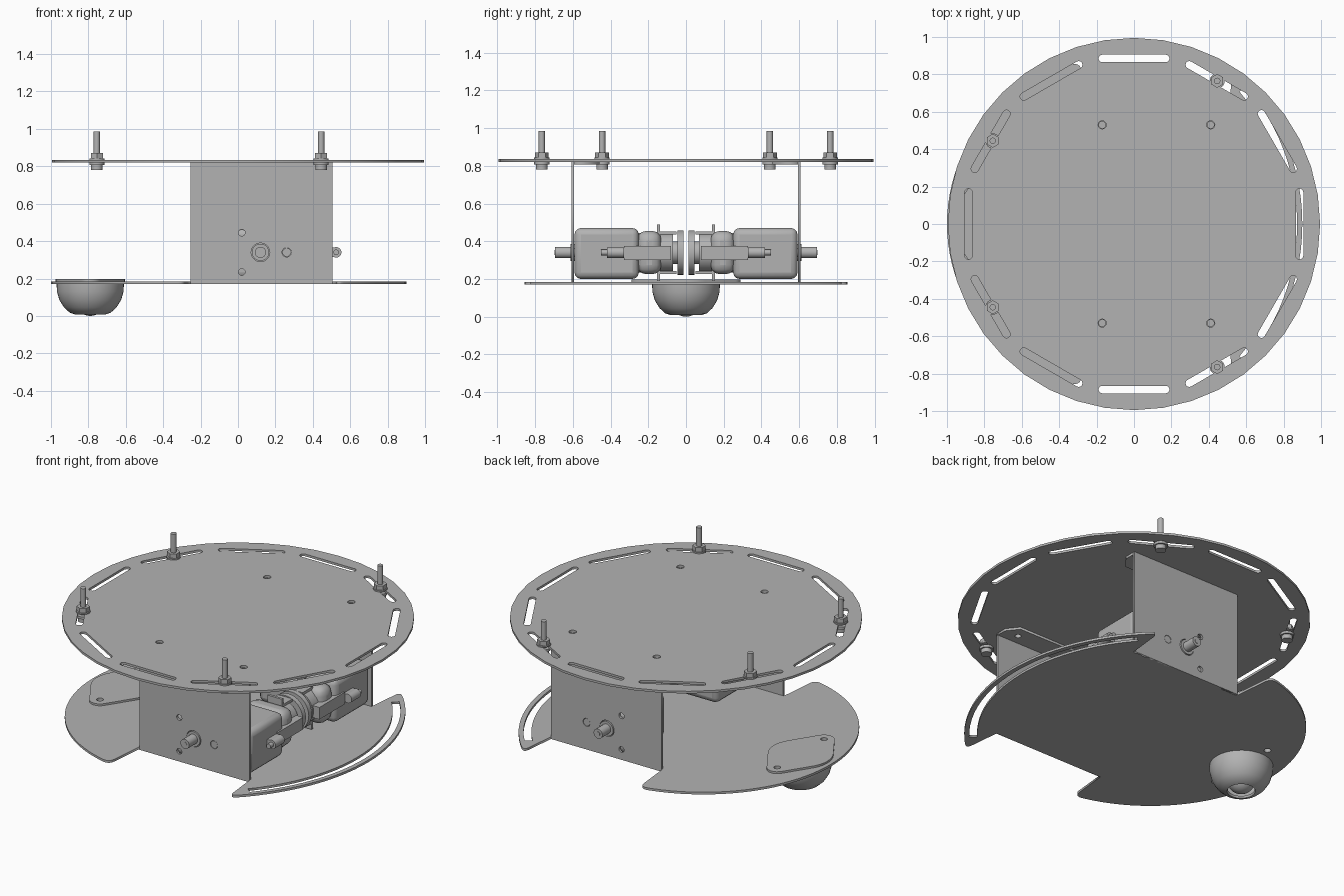
import bpy
import math
from math import cos, sin, pi, radians
from mathutils import Vector, Matrix

cube = bpy.data.objects.get("Cube")
if cube:
    bpy.data.objects.remove(cube, do_unlink=True)

grey = bpy.data.materials.new("plain grey")
grey.use_nodes = True
colour = (0.45, 0.45, 0.45, 1)
grey.diffuse_color = colour
grey.node_tree.nodes["Principled BSDF"].inputs["Base Color"].default_value = colour


# ---------- helpers ----------
def arc(cx, cy, r, a0, a1, n):
    return [(cx + r * cos(radians(a0 + (a1 - a0) * i / n)),
             cy + r * sin(radians(a0 + (a1 - a0) * i / n))) for i in range(n + 1)]


def circle(cx, cy, r, n=20):
    return arc(cx, cy, r, 0, 360, n)[:-1]


def fillet(prev, corner, nxt, r, n=5):
    """Round one corner with a quadratic curve."""
    p, c, q = Vector(prev), Vector(corner), Vector(nxt)
    a, b = c + (p - c).normalized() * r, c + (q - c).normalized() * r
    return [tuple((1 - t) ** 2 * a + 2 * t * (1 - t) * c + t * t * b)
            for t in (i / n for i in range(n + 1))]


def slot(angle, r, length, width):
    """Straight rounded slot lying tangent to a circle."""
    h = length / 2 - width / 2
    pts = arc(h, 0, width / 2, -90, 90, 6) + arc(-h, 0, width / 2, 90, 270, 6)
    rot = Matrix.Rotation(angle + pi / 2, 2)
    centre = Vector((r * cos(angle), r * sin(angle)))
    return [tuple(rot @ Vector(p) + centre) for p in pts]


def finish(obj, name, smooth=True):
    obj.name = name
    obj.data.name = name
    obj.data.materials.clear()
    obj.data.materials.append(grey)
    bpy.ops.object.select_all(action='DESELECT')
    obj.select_set(True)
    bpy.context.view_layer.objects.active = obj
    if smooth:
        bpy.ops.object.shade_smooth_by_angle(angle=radians(35))
    return obj


def sheet(name, outline, holes, thick, loc, upright=False):
    """Flat sheet with holes, from a filled 2D curve, centred on its thickness."""
    cu = bpy.data.curves.new(name, 'CURVE')
    cu.dimensions = '2D'
    cu.fill_mode = 'BOTH'
    cu.extrude = thick / 2
    for loop in [outline] + holes:
        sp = cu.splines.new('POLY')
        sp.points.add(len(loop) - 1)
        for pt, (x, y) in zip(sp.points, loop):
            pt.co = (x, y, 0, 1)
        sp.use_cyclic_u = True
    obj = bpy.data.objects.new(name, cu)
    bpy.context.collection.objects.link(obj)
    obj.location = loc
    if upright:
        obj.rotation_euler = (pi / 2, 0, 0)
    bpy.ops.object.select_all(action='DESELECT')
    obj.select_set(True)
    bpy.context.view_layer.objects.active = obj
    bpy.ops.object.convert(target='MESH')
    return finish(bpy.context.object, name, False)


def box(name, lo, hi, bevel=0):
    lo, hi = Vector(lo), Vector(hi)
    bpy.ops.mesh.primitive_cube_add(size=1, location=(lo + hi) / 2)
    obj = bpy.context.object
    size = hi - lo
    obj.data.transform(Matrix.Diagonal((abs(size.x), abs(size.y), abs(size.z), 1)))
    if bevel:
        mod = obj.modifiers.new("round", 'BEVEL')
        mod.width = bevel
        mod.segments = 3
    return finish(obj, name, bool(bevel))


def rod(name, x, y, z, r, axis, end, n=24):
    """Cylinder starting at x, y, z and reaching the coordinate end along the axis."""
    start = (x, y, z)["xyz".index(axis)]
    loc = [x, y, z]
    loc["xyz".index(axis)] = (start + end) / 2
    turn = {'x': (0, pi / 2, 0), 'y': (pi / 2, 0, 0), 'z': (0, 0, 0)}[axis]
    bpy.ops.mesh.primitive_cylinder_add(vertices=n, radius=r, depth=abs(end - start),
                                        location=loc, rotation=turn)
    return finish(bpy.context.object, name)


def lathe(name, profile, x, n=40):
    """Surface of revolution around a vertical line at x."""
    verts = [(r * cos(2 * pi * i / n), r * sin(2 * pi * i / n), z)
             for r, z in profile for i in range(n)]
    faces = [(k * n + i, k * n + (i + 1) % n, (k + 1) * n + (i + 1) % n, (k + 1) * n + i)
             for k in range(len(profile) - 1) for i in range(n)]
    me = bpy.data.meshes.new(name)
    me.from_pydata(verts, [], faces)
    obj = bpy.data.objects.new(name, me)
    bpy.context.collection.objects.link(obj)
    obj.location.x = x
    return finish(obj, name)


# ---------- round top plate ----------
mounts = [(x, y) for x in (-0.17, 0.41) for y in (-0.53, 0.53)]
slots = [slot(k * pi / 6, 0.885, 0.38, 0.04) for k in range(12)]
sheet("top_plate", circle(0, 0, 0.995, 40),
      slots + [circle(x, y, 0.022, 12) for x, y in mounts], 0.014, (0, 0, 0.828))

# ---------- base plate: rear lobe, narrow waist, front bumper with curved slot ----------
lobe = arc(-0.12, 0, 0.88, 180, 102, 22)
bumper = arc(-0.25, 0, 1.15, 46, 0, 14)
neck, waist = (-0.26, 0.605), (0.505, 0.605)
lobe_tip, bumper_tip = (-0.285, 0.865), (0.53, 0.845)
half = (lobe[:-1] + fillet(lobe[-2], lobe_tip, neck, 0.05) + [neck, waist]
        + fillet(waist, bumper_tip, bumper[1], 0.05) + bumper[1:])
base = half + [(x, -y) for x, y in reversed(half[1:-1])]
bumper_slot = (arc(-0.25, 0, 1.122, -41, 41, 24) + arc(-0.25, 0, 1.078, 41, -41, 24))
caster_x = -0.79
bolt_holes = [circle(caster_x, y, 0.02, 12) for y in (-0.23, 0.23)]
sheet("base_plate", base, [bumper_slot] + bolt_holes, 0.014, (0, 0, 0.178))

# ---------- caster: diamond flange, cup and ball ----------
tilt = math.degrees(math.asin((0.185 - 0.06) / 0.23))
flange = (arc(caster_x, 0, 0.185, -tilt, tilt, 8) + arc(caster_x, 0.23, 0.06, tilt, 180 - tilt, 8)
          + arc(caster_x, 0, 0.185, 180 - tilt, 180 + tilt, 8)
          + arc(caster_x, -0.23, 0.06, 180 + tilt, 360 - tilt, 8))
sheet("caster_flange", flange, bolt_holes, 0.012, (0, 0, 0.191))
lathe("caster_cup", [(0, 0.172), (0.18, 0.172), (0.178, 0.13), (0.165, 0.085), (0.14, 0.045),
                     (0.11, 0.018), (0.08, 0.008), (0.075, 0.02)], caster_x)
bpy.ops.mesh.primitive_uv_sphere_add(segments=32, ring_count=16, radius=0.08,
                                     location=(caster_x, 0, 0.08))
finish(bpy.context.object, "caster_ball")

# ---------- standoff bolts ----------
for x, y in [(x, s * y) for x, y in ((0.445, 0.765), (-0.755, 0.445)) for s in (-1, 1)]:
    rod("bolt_shaft", x, y, 0.79, 0.017, 'z', 0.985, 16)
    rod("bolt_nut", x, y, 0.842, 0.037, 'z', 0.87, 6)
    rod("bolt_washer_top", x, y, 0.835, 0.04, 'z', 0.843)
    rod("bolt_washer_bottom", x, y, 0.806, 0.04, 'z', 0.821)
    rod("bolt_head", x, y, 0.78, 0.031, 'z', 0.808)

# ---------- side brackets and gear motors ----------
axle_x, axle_z, motor_x = 0.12, 0.34, 0.36
for s, side in ((-1, "front"), (1, "back")):
    wall = [(-0.255, 0.171), (0.505, 0.171), (0.505, 0.82), (-0.255, 0.82)]
    holes = [circle(0.02, 0.445, 0.018, 14), circle(0.02, 0.235, 0.018, 14),
             circle(axle_x, axle_z, 0.05), circle(0.26, axle_z, 0.025, 14)]
    sheet(side + "_bracket_wall", wall, holes, 0.014, (0, s * 0.6, 0), True)
    rim = [(-0.255, s * 0.6), (0.505, s * 0.6), (0.505, s * 0.53), (0.45, s * 0.46),
           (-0.2, s * 0.46), (-0.255, s * 0.53)]
    sheet(side + "_bracket_rim", rim,
          [circle(x, y, 0.018, 12) for x, y in mounts if y * s > 0], 0.014, (0, 0, 0.814))

    # gearbox with output shaft and locating peg
    box(side + "_gearbox", (-0.04, s * 0.25, 0.2), (0.495, s * 0.592, 0.47), 0.035)
    rod(side + "_axle", axle_x, s * 0.58, axle_z, 0.03, 'y', s * 0.695)
    rod(side + "_axle_collar", axle_x, s * 0.58, axle_z, 0.046, 'y', s * 0.612)
    rod(side + "_axle_screw_seat", axle_x, s * 0.69, axle_z, 0.014, 'y', s * 0.698, 12)
    rod(side + "_peg", 0.26, s * 0.58, axle_z, 0.023, 'y', s * 0.606, 14)

    # motor can, end bell and commutator disc
    box(side + "_motor_step", (0.21, s * 0.13, 0.225), (0.485, s * 0.26, 0.455), 0.05)
    rod(side + "_motor_can", motor_x, s * 0.26, axle_z, 0.105, 'y', s * 0.07, 32)
    rod(side + "_motor_neck", motor_x, s * 0.08, axle_z, 0.06, 'y', s * 0.03)
    rod(side + "_motor_disc", motor_x, s * 0.045, axle_z, 0.118, 'y', s * 0.014, 32)

    # retaining clip: bar along the end, cross plate and latch
    box(side + "_clip_bar", (0.45, s * 0.08, 0.3), (0.505, s * 0.33, 0.375))
    box(side + "_clip_plate", (0.31, s * 0.138, 0.19), (0.41, s * 0.154, 0.49))
    for z in (0.235, 0.445):
        box(side + "_clip_tab", (0.31, s * 0.05, z - 0.008), (0.41, s * 0.14, z + 0.008))
    box(side + "_latch_foot", (0.48, s * 0.33, 0.315), (0.525, s * 0.42, 0.365))
    rod(side + "_latch", 0.525, s * 0.33, axle_z, 0.028, 'y', s * 0.42)
    rod(side + "_latch_tip", 0.525, s * 0.41, axle_z, 0.015, 'y', s * 0.45, 14)
